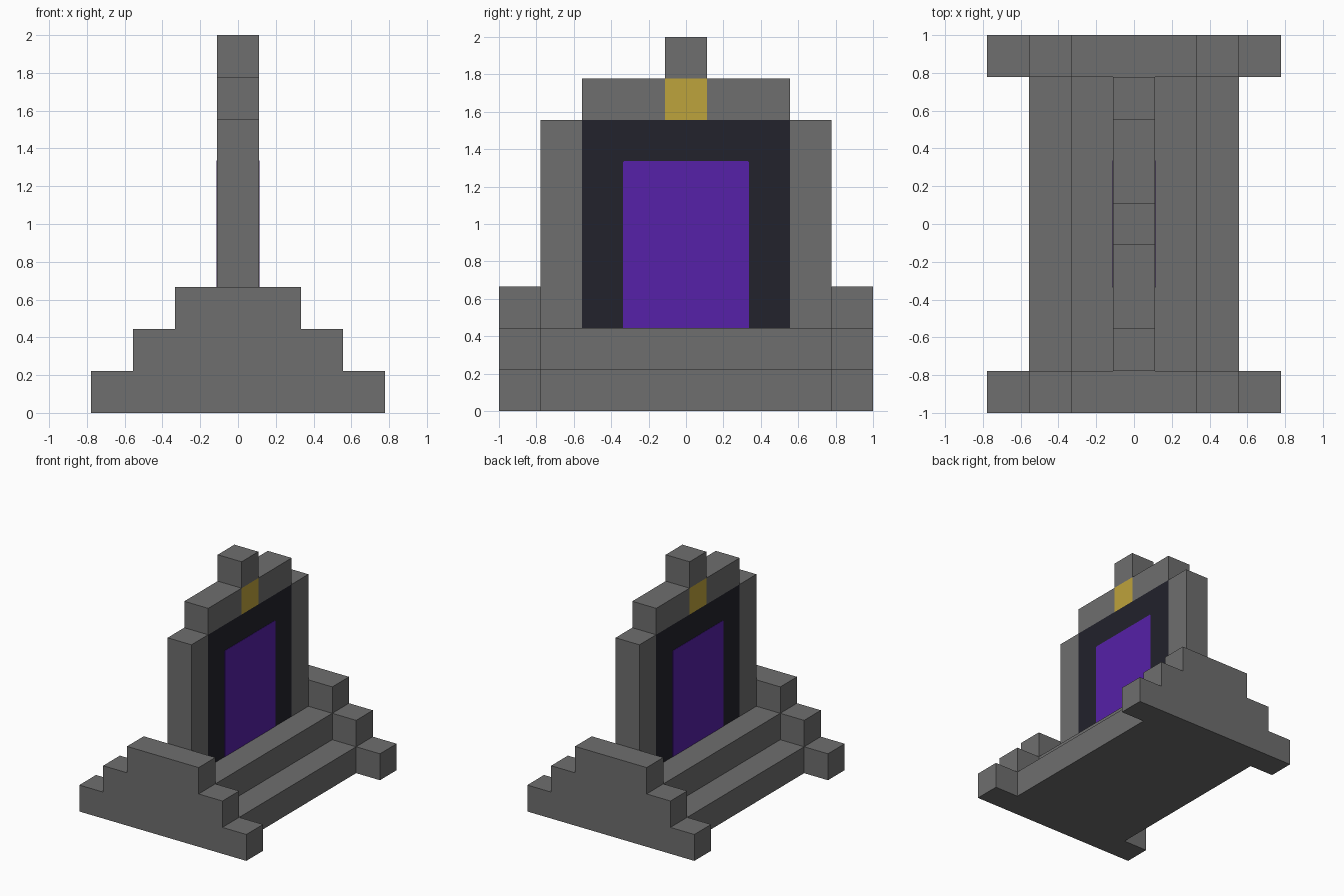
import bpy
import bmesh

if "Cube" in bpy.data.objects:
    bpy.data.objects.remove(bpy.data.objects["Cube"], do_unlink=True)

U = 2 / 9  # one building block


def material(name, rgb):
    m = bpy.data.materials.new(name)
    m.use_nodes = True
    m.diffuse_color = (*rgb, 1)
    bsdf = m.node_tree.nodes["Principled BSDF"]
    bsdf.inputs["Base Color"].default_value = (*rgb, 1)
    bsdf.inputs["Roughness"].default_value = 0.9
    return m


STONE = material("grey stone", (0.156, 0.156, 0.156))
DARK = material("dark frame stone", (0.016, 0.016, 0.025))
PURPLE = material("glowing purple", (0.093, 0.015, 0.392))
GOLD = material("gold", (0.515, 0.366, 0.045))


def prism(name, points, mat, axis, start, end):
    """Extrude a closed (horizontal, z) outline along x or y."""
    bm = bmesh.new()
    verts = [bm.verts.new((start, h, z) if axis == "x" else (h, start, z))
             for h, z in points]
    face = bm.faces.new(verts)
    out = bmesh.ops.extrude_face_region(bm, geom=[face])
    moved = [g for g in out["geom"] if isinstance(g, bmesh.types.BMVert)]
    d = end - start
    bmesh.ops.translate(bm, verts=moved, vec=(d, 0, 0) if axis == "x" else (0, d, 0))
    bmesh.ops.recalc_face_normals(bm, faces=bm.faces)
    mesh = bpy.data.meshes.new(name)
    bm.to_mesh(mesh)
    bm.free()
    mesh.materials.append(mat)
    obj = bpy.data.objects.new(name, mesh)
    bpy.context.collection.objects.link(obj)
    return obj


def stepped(half_widths):
    """Symmetric staircase outline, one block per step, widest first."""
    right = []
    for i, w in enumerate(half_widths):
        right += [(w * U, i * U), (w * U, (i + 1) * U)]
    return right + [(-x, z) for x, z in reversed(right)]


def rect(h0, h1, z0, z1):
    return [(h0 * U, z0 * U), (h1 * U, z0 * U), (h1 * U, z1 * U), (h0 * U, z1 * U)]


T = U / 2  # half thickness of the upright wall

# Stepped base and taller stepped end walls
prism("stepped_base", stepped([2.5, 1.5]), STONE, "y", -3.5 * U, 3.5 * U)
for name, s in (("front", -1), ("back", 1)):
    prism(name + "_end_wall", stepped([3.5, 2.5, 1.5]), STONE, "y", s * 3.5 * U, s * 4.5 * U)
    # Pillars beside the gateway and the lintel half above it
    prism(name + "_pillar", rect(s * 2.5, s * 3.5, 2, 7), STONE, "x", -T, T)
    prism(name + "_lintel", rect(s * 0.5, s * 2.5, 7, 8), STONE, "x", -T, T)

# Keystone and the block on top
prism("gold_keystone", rect(-0.5, 0.5, 7, 8), GOLD, "x", -T, T)
prism("top_block", rect(-0.5, 0.5, 8, 9), STONE, "x", -T, T)

# Dark gateway with a purple pane, top corners slightly clipped
prism("gateway_frame", rect(-2.5, 2.5, 2, 7), DARK, "x", -T, T)
w, top, c = 1.5 * U + 0.004, 6 * U + 0.004, 0.008
pane = [(-w, 2 * U), (w, 2 * U), (w, top - c), (w - c, top), (c - w, top), (-w, top - c)]
for name, s in (("left", 1), ("right", -1)):
    prism(name + "_portal_pane", pane, PURPLE, "x", s * (T - 0.002), s * (T + 0.002))
